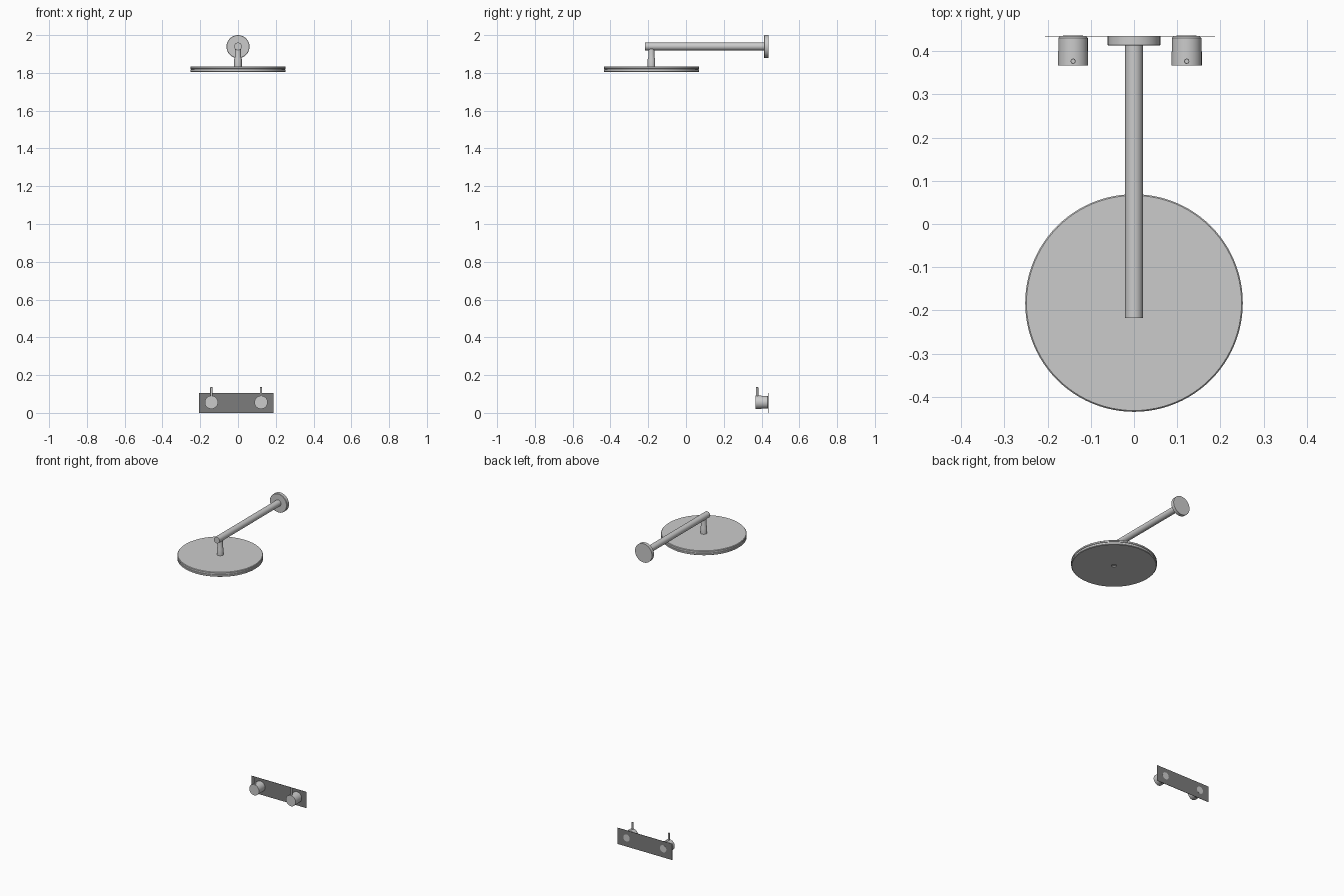
import bpy, bmesh, math
from mathutils import Matrix

if "Cube" in bpy.data.objects:
    bpy.data.objects.remove(bpy.data.objects["Cube"])

WALL = 0.436      # y of the wall plane
HEAD_Y = -0.183   # centre of the shower head


def lathe(name, profile, loc, axis='Z', seg=64):
    """Revolve (radius, height) points about an axis; radius 0 closes the ends."""
    bm = bmesh.new()
    vs = [bm.verts.new((r, 0, h)) for r, h in profile]
    es = [bm.edges.new(p) for p in zip(vs, vs[1:])]
    bmesh.ops.spin(bm, geom=vs + es, cent=(0, 0, 0), axis=(0, 0, 1),
                   angle=2 * math.pi, steps=seg, use_duplicate=False)
    bmesh.ops.remove_doubles(bm, verts=bm.verts, dist=1e-5)
    if axis == 'Y':   # height runs along +y
        bm.transform(Matrix.Rotation(-math.pi / 2, 4, 'X'))
    bmesh.ops.recalc_face_normals(bm, faces=bm.faces)
    me = bpy.data.meshes.new(name)
    bm.to_mesh(me)
    bm.free()
    ob = bpy.data.objects.new(name, me)
    ob.location = loc
    bpy.context.collection.objects.link(ob)
    bpy.ops.object.select_all(action='DESELECT')
    ob.select_set(True)
    bpy.context.view_layer.objects.active = ob
    bpy.ops.object.shade_smooth_by_angle(angle=math.radians(30))
    return ob


# Rain head: thin disc with a rim groove and a small centre dimple below
lathe("shower_head",
      [(0, 1.809), (0.014, 1.809), (0.016, 1.804), (0.248, 1.804), (0.252, 1.807),
       (0.252, 1.817), (0.249, 1.818), (0.249, 1.821), (0.252, 1.822),
       (0.252, 1.831), (0.249, 1.834), (0, 1.834)], (0, HEAD_Y, 0), seg=96)

# Stepped neck joining head and arm
lathe("neck",
      [(0, 1.832), (0.020, 1.832), (0.020, 1.872), (0.016, 1.885),
       (0.016, 1.94), (0, 1.94)], (0, HEAD_Y, 0), seg=32)

# Horizontal arm
lathe("arm", [(0, -0.218), (0.0205, -0.218), (0.0205, 0.415), (0, 0.415)],
      (0, 0, 1.94), 'Y', 48)

# Round wall flange
lathe("wall_flange",
      [(0, 0.413), (0.059, 0.413), (0.061, 0.415), (0.061, 0.436), (0, 0.436)],
      (0, 0, 1.939), 'Y')

# Thin control plate
bpy.ops.mesh.primitive_cube_add(size=1, location=(-0.009, WALL - 0.001, 0.0525))
plate = bpy.context.object
plate.name = "control_plate"
plate.scale = (0.394, 0.002, 0.105)
dark = bpy.data.materials.new("dark_grey")
dark.diffuse_color = (0.2, 0.2, 0.2, 1)
dark.use_nodes = True
dark.node_tree.nodes["Principled BSDF"].inputs["Base Color"].default_value = dark.diffuse_color
plate.data.materials.append(dark)

# Two knobs with lever pins
for side, x in (("left", -0.141), ("right", 0.122)):
    lathe(side + "_knob",
          [(0, 0.367), (0.035, 0.367), (0.035, 0.399), (0.034, 0.400),
           (0.034, 0.431), (0.031, 0.434), (0.023, 0.434), (0.023, WALL + 0.0004),
           (0, WALL + 0.0004)], (x, 0, 0.056), 'Y', 48)
    lathe(side + "_lever",
          [(0, 0.07), (0.006, 0.07), (0.006, 0.135), (0.005, 0.136), (0, 0.136)],
          (x, 0.377, 0), seg=24)
